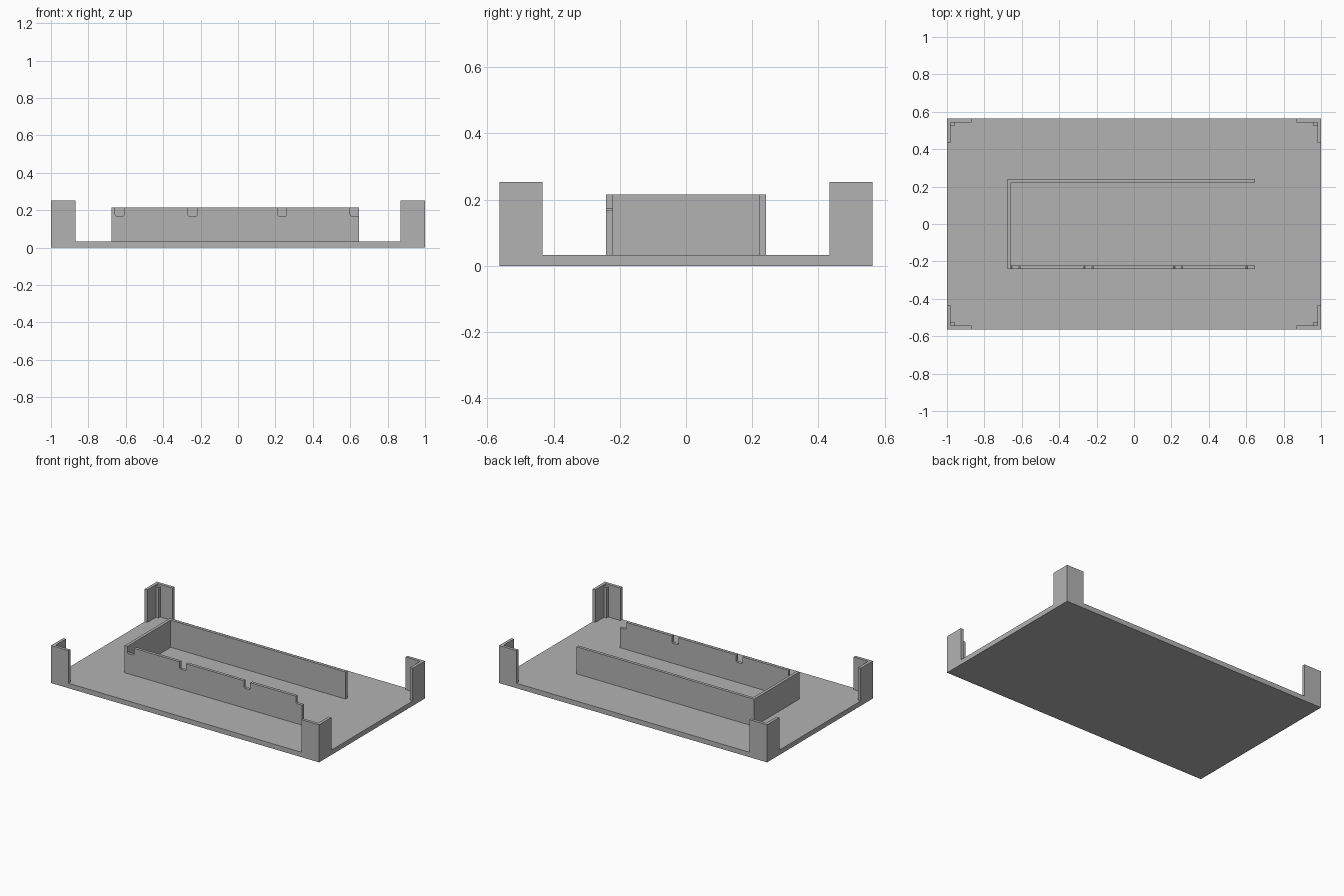
import bpy
import bmesh

cube = bpy.data.objects.get("Cube")
if cube:
    bpy.data.objects.remove(cube, do_unlink=True)

grey = bpy.data.materials.new("plain grey")
grey.use_nodes = True
colour = (0.45, 0.45, 0.45, 1)
grey.diffuse_color = colour
grey.node_tree.nodes["Principled BSDF"].inputs["Base Color"].default_value = colour

BASE_TOP, WALL_TOP, POST_TOP = 0.033, 0.216, 0.253
HALF_X, HALF_Y = 1.0, 0.564
THICK = 0.02


def extrude_profile(name, points, direction):
    """Make a solid by sweeping a closed outline along a direction."""
    bm = bmesh.new()
    face = bm.faces.new([bm.verts.new(p) for p in points])
    swept = bmesh.ops.extrude_face_region(bm, geom=[face], use_keep_orig=True)
    moved = [v for v in swept["geom"] if isinstance(v, bmesh.types.BMVert)]
    bmesh.ops.translate(bm, verts=moved, vec=direction)
    bmesh.ops.recalc_face_normals(bm, faces=bm.faces)
    mesh = bpy.data.meshes.new(name)
    bm.to_mesh(mesh)
    bm.free()
    mesh.materials.append(grey)
    obj = bpy.data.objects.new(name, mesh)
    bpy.context.collection.objects.link(obj)
    return obj


def box(name, x0, x1, y0, y1, z0, z1):
    outline = [(x0, y0, z0), (x1, y0, z0), (x1, y1, z0), (x0, y1, z0)]
    return extrude_profile(name, outline, (0, 0, z1 - z0))


# Base plate
box("base_plate", -HALF_X, HALF_X, -HALF_Y, HALF_Y, 0, BASE_TOP)

# Corner brackets: an L-shaped guard with a slim post inside its corner
LEG = 0.13
for side, sx in (("left", 1), ("right", -1)):
    for end, sy in (("front", -1), ("back", 1)):
        outline = [(0, 0), (LEG, 0), (LEG, THICK), (THICK, THICK), (THICK, LEG), (0, LEG)]
        points = [(sx * (HALF_X - a), sy * (HALF_Y - b), BASE_TOP) for a, b in outline]
        extrude_profile(f"{end}_{side}_corner_guard", points, (0, 0, POST_TOP - BASE_TOP))
        xs = sorted(sx * (HALF_X - a) for a in (THICK, 2 * THICK))
        ys = sorted(sy * (HALF_Y - b) for b in (THICK, 2 * THICK))
        box(f"{end}_{side}_corner_post", *xs, *ys, BASE_TOP, POST_TOP - 0.015)

# Inner three-sided tray: plain back and end walls
X0, X1, Y = -0.677, 0.648, 0.241
box("back_wall", X0, X1, Y - THICK, Y, BASE_TOP, WALL_TOP)
box("end_wall", X0, X0 + THICK, THICK - Y, Y - THICK, BASE_TOP, WALL_TOP)

# Front wall with four notches along its top edge
NOTCH, FLOOR, CUT = 0.048, 0.168, 0.006
outline = [(X1, BASE_TOP), (X0, BASE_TOP), (X0, WALL_TOP)]
for x in (X0 + THICK, -0.267, 0.212):
    outline += [(x, WALL_TOP), (x, FLOOR + CUT), (x + CUT, FLOOR),
                (x + NOTCH - CUT, FLOOR), (x + NOTCH, FLOOR + CUT), (x + NOTCH, WALL_TOP)]
last = X1 - NOTCH
outline += [(last, WALL_TOP), (last, FLOOR + CUT), (last + CUT, FLOOR), (X1, FLOOR)]
extrude_profile("notched_front_wall", [(x, -Y, z) for x, z in outline], (0, THICK, 0))
